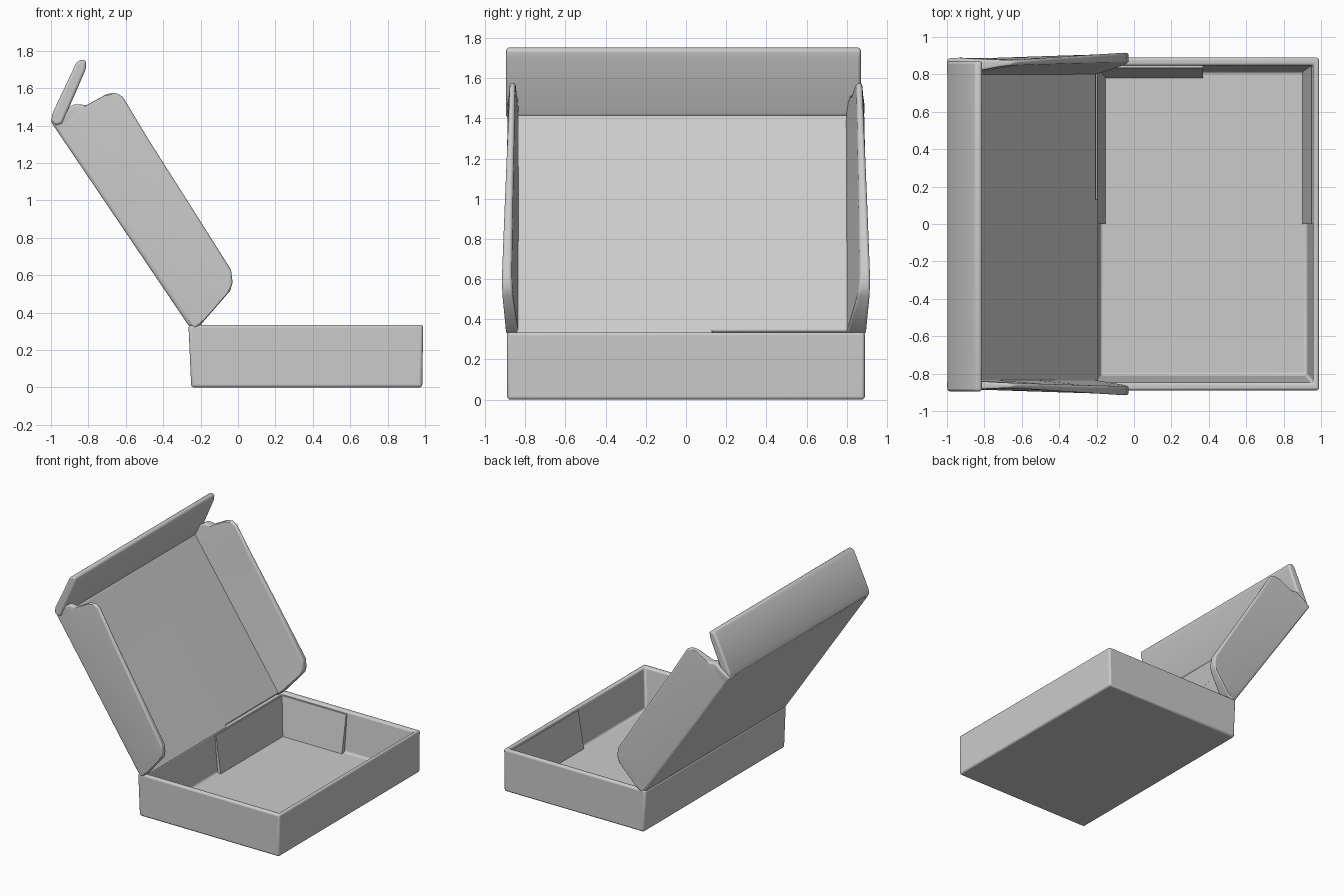
import bpy
import bmesh
import math

cube = bpy.data.objects.get("Cube")
if cube:
    bpy.data.objects.remove(cube, do_unlink=True)

card = bpy.data.materials.new("grey_card")
card.use_nodes = True
GREY = (0.6, 0.6, 0.6, 1)
card.diffuse_color = GREY
card.node_tree.nodes["Principled BSDF"].inputs["Base Color"].default_value = GREY


def loft(name, rings, bevel=0.0):
    """Skin a solid through matching rings and close both ends."""
    bm = bmesh.new()
    loops = [[bm.verts.new(p) for p in ring] for ring in rings]
    n = len(loops[0])
    for a, b in zip(loops, loops[1:]):
        for i in range(n):
            j = (i + 1) % n
            bm.faces.new((a[i], a[j], b[j], b[i]))
    bm.faces.new(loops[0][::-1])
    bm.faces.new(loops[-1])
    bmesh.ops.recalc_face_normals(bm, faces=bm.faces)
    mesh = bpy.data.meshes.new(name)
    bm.to_mesh(mesh)
    bm.free()
    ob = bpy.data.objects.new(name, mesh)
    bpy.context.collection.objects.link(ob)
    mesh.materials.append(card)
    if bevel:
        mod = ob.modifiers.new("soft_edges", "BEVEL")
        mod.width = bevel
        mod.segments = 3
        mod.limit_method = "ANGLE"
        mod.angle_limit = math.radians(35)
    bpy.ops.object.select_all(action="DESELECT")
    ob.select_set(True)
    bpy.context.view_layer.objects.active = ob
    bpy.ops.object.shade_smooth_by_angle(angle=math.radians(35))
    return ob


def rect(x0, x1, y0, y1, z):
    return [(x0, y0, z), (x1, y0, z), (x1, y1, z), (x0, y1, z)]


def sheet(name, profile, y0, y1, bevel=0.0):
    """Extrude an xz profile across the width."""
    return loft(name, [[(x, y, z) for x, z in profile] for y in (y0, y1)], bevel)


# Tray with leaning inner walls
FLOOR, RIM = 0.02, 0.335
loft("tray", [
    rect(-0.25, 0.985, -0.89, 0.89, 0),
    rect(-0.265, 0.99, -0.89, 0.89, RIM),
    rect(-0.205, 0.96, -0.85, 0.85, RIM),
    rect(-0.18, 0.925, -0.81, 0.815, FLOOR),
], 0.018)

# Tucked inner panels of the tray
low, high = FLOOR - 0.01, RIM - 0.02
loft("side_tuck", [rect(-0.21, 0.37, 0.78, 0.84, low),
                   rect(-0.22, 0.37, 0.835, 0.87, high)])
loft("front_tuck", [rect(0.9, 0.95, 0, 0.83, low),
                    rect(0.95, 0.975, 0, 0.86, high)])
loft("back_tuck", [rect(-0.2, -0.15, 0, 0.83, low),
                   rect(-0.23, -0.195, 0, 0.86, high)])

# Lid back panel, leaning away from the hinge
lid = [(-0.26, 0.325), (-1.0, 1.42), (-0.94, 1.42), (-0.2, 0.34)]
sheet("lid_panel", lid, -0.885, 0.885, 0.015)
sheet("lid_lining", [(-0.23, 0.335), (-0.96, 1.415),
                     (-0.932, 1.405), (-0.192, 0.335)], -0.84, 0.13)

# Front flap, folded forward from the lid top
sheet("lid_front_flap", [(-1.0, 1.425), (-0.99, 1.47), (-0.865, 1.735),
                         (-0.84, 1.755), (-0.81, 1.745), (-0.815, 1.70),
                         (-0.94, 1.41), (-0.975, 1.4)], -0.895, 0.87, 0.014)

# Side flaps: stations along the lid, each with its depth away from the panel
ORIGIN, ALONG, OUT = (-0.255, 0.335), (-0.565, 0.825), (0.825, 0.565)
STATIONS = [(-0.03, 0.05), (0.03, 0.28), (0.06, 0.315), (0.12, 0.346),
            (0.55, 0.362), (0.96, 0.376), (1.21, 0.391), (1.25, 0.372),
            (1.27, 0.33), (1.283, 0.206), (1.325, 0.154)]


def side_flap(name, side, hinge_inner):
    rings = []
    for s, depth in STATIONS:
        t = min(max(s / 1.25, 0), 1)
        reach = min(depth / 0.36, 1)
        outer = 0.888 + reach * (0.034 - 0.046 * t)
        inner = hinge_inner + reach * (0.872 - 0.022 * t - hinge_inner)
        middle = (outer + 0.89) / 2 + 0.003
        section = [(0, 0.885), (depth * 0.45, middle), (depth, outer),
                   (depth, inner), (0, hinge_inner)]
        rings.append([(ORIGIN[0] + s * ALONG[0] + d * OUT[0], side * y,
                       ORIGIN[1] + s * ALONG[1] + d * OUT[1])
                      for d, y in section])
    loft(name, rings, 0.014)


side_flap("right_side_flap", -1, 0.83)
side_flap("left_side_flap", 1, 0.79)
